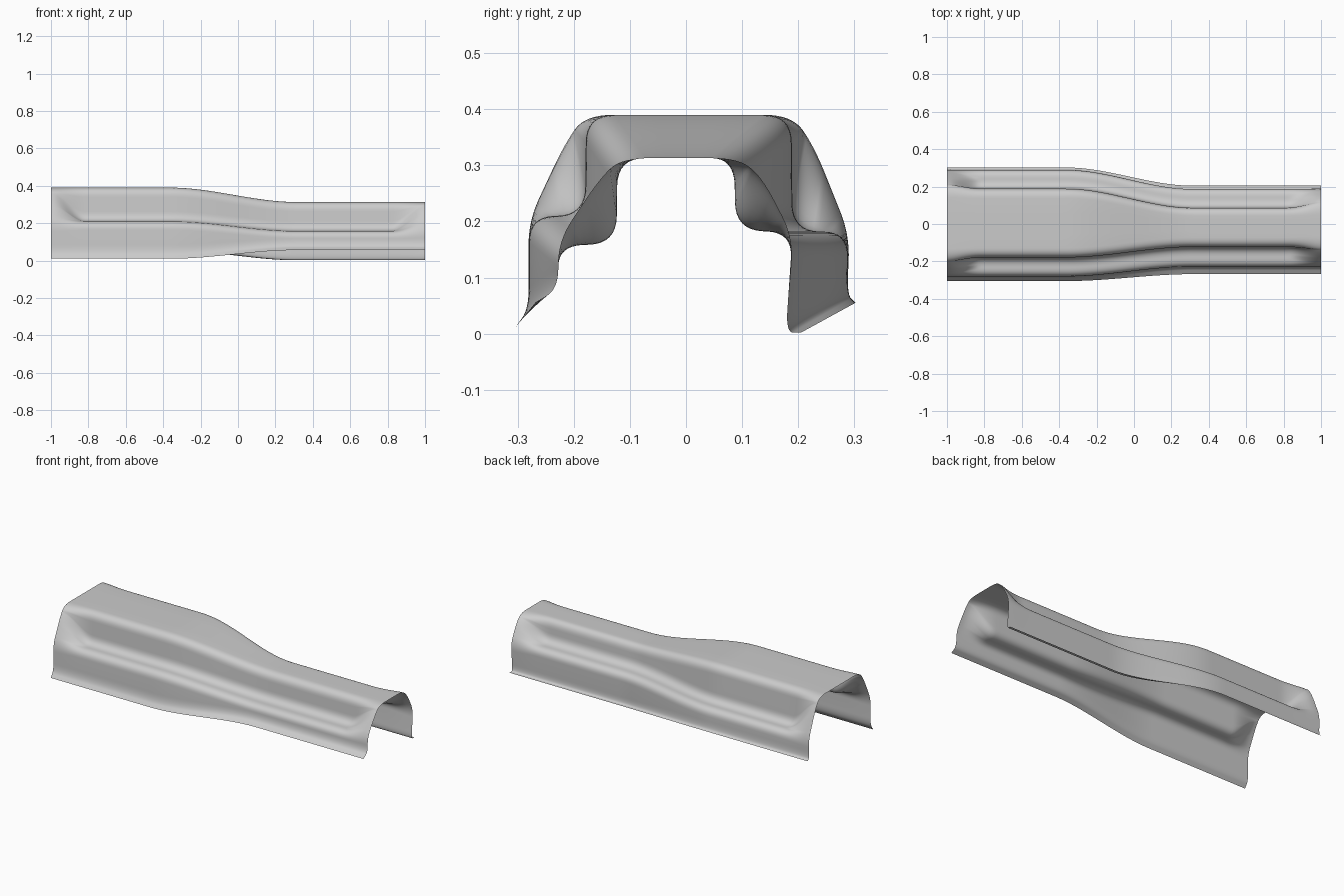
import bpy
import bmesh
from mathutils import Vector

if "Cube" in bpy.data.objects:
    bpy.data.objects.remove(bpy.data.objects["Cube"], do_unlink=True)

ARC = 8      # points per rounded corner
LENGTH = 120  # slices along the channel

# Corners of each half section, crown to foot, as (distance from middle, height)
FOOT = {
    ("left", "wide"): [(.287, .07), (.302, .055)],
    ("left", "narrow"): [(.178, .002), (.205, .002)],
    ("right", "wide"): [(.28, .045), (.305, .01)],
    ("right", "narrow"): [(.228, .08), (.268, .056)],
}
STEPPED = {
    ("left", "wide"): [(.188, .39), (.19, .183), (.29, .181)],
    ("left", "narrow"): [(.086, .313), (.088, .185), (.19, .18)],
    ("right", "wide"): [(.178, .39), (.18, .212), (.28, .208)],
    ("right", "narrow"): [(.122, .313), (.124, .16), (.227, .157)],
}
ARCHED = {
    ("left", "wide"): [(.19, .39), (.23, .33), (.292, .175)],
    ("left", "narrow"): [(.092, .313), (.135, .28), (.192, .17)],
    ("right", "wide"): [(.18, .39), (.218, .335), (.281, .2)],
    ("right", "narrow"): [(.115, .313), (.155, .275), (.228, .165)],
}
RADII = [.05, .05, .045, .04]


def ease(x, start, end):
    t = min(max((x - start) / (end - start), 0), 1)
    return t * t * (3 - 2 * t)


def rounded(corners):
    """Polyline from the crown to the foot with every inner corner rounded."""
    pts = [Vector(c) for c in corners]
    pts.insert(0, Vector((0, pts[0].y)))
    out = [pts[0], pts[0].lerp(pts[1], .3)]
    for i, radius in enumerate(RADII, 1):
        p = pts[i]
        ends = []
        for q in (pts[i - 1], pts[i + 1]):
            d = q - p
            ends.append(p + d.normalized() * min(radius, d.length * .48))
        for k in range(ARC + 1):
            t = k / ARC
            out.append(ends[0].lerp(p, t).lerp(p.lerp(ends[1], t), t))
    out.append(pts[-1])
    return out


def half(side, x):
    """Half section at x: wide to narrow, and stepped to arched at the ends."""
    narrow = ease(x, -.36, .31)
    arched = 1 - ease(x, -1, -.82) + ease(x, .82, 1)

    def section(shape):
        wide, thin = (rounded(shape[side, w] + FOOT[side, w])
                      for w in ("wide", "narrow"))
        return [a.lerp(b, narrow) for a, b in zip(wide, thin)]

    return [a.lerp(b, arched)
            for a, b in zip(section(STEPPED), section(ARCHED))]


# Pressed sheet: one strip of faces across the channel for each slice
bm = bmesh.new()
previous = None
for i in range(LENGTH + 1):
    x = -1 + 2 * i / LENGTH
    right, left = half("right", x), half("left", x)
    row = [bm.verts.new((x, -p.x, p.y)) for p in reversed(right)]
    row += [bm.verts.new((x, p.x, p.y)) for p in left[1:]]
    if previous:
        for j in range(len(row) - 1):
            bm.faces.new((previous[j], row[j], row[j + 1], previous[j + 1]))
    previous = row

mesh = bpy.data.meshes.new("channel_cover")
bm.to_mesh(mesh)
bm.free()
cover = bpy.data.objects.new("channel_cover", mesh)
bpy.context.collection.objects.link(cover)

# Plain grey metal
grey = bpy.data.materials.new("light_grey")
grey.use_nodes = True
colour = (.6, .6, .6, 1)
grey.diffuse_color = colour
grey.node_tree.nodes["Principled BSDF"].inputs["Base Color"].default_value = colour
mesh.materials.append(grey)

bpy.context.view_layer.objects.active = cover
cover.select_set(True)
bpy.ops.object.shade_smooth()
